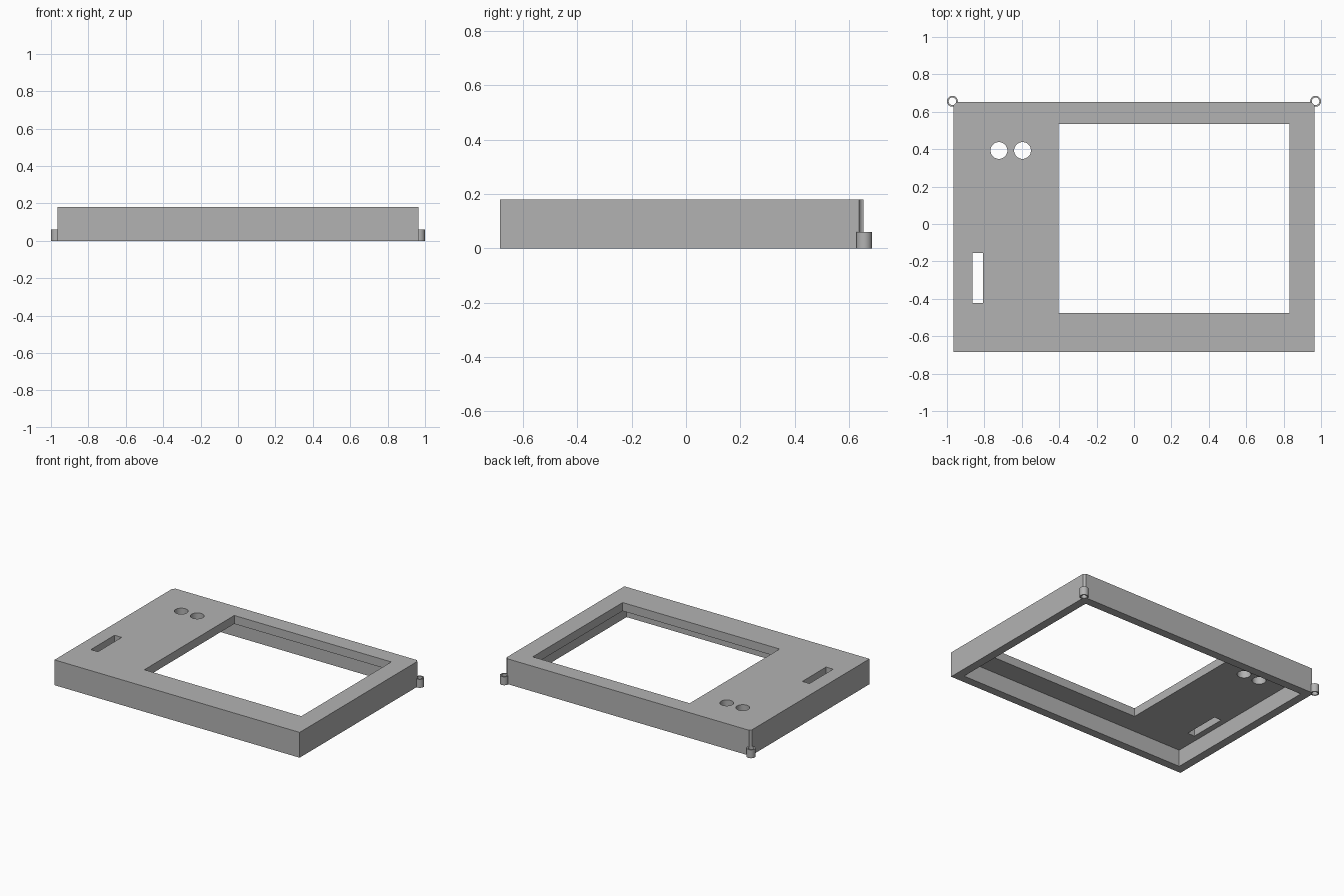
import bpy
import math

cube = bpy.data.objects.get("Cube")
if cube:
    bpy.data.objects.remove(cube, do_unlink=True)

grey = bpy.data.materials.new("plain grey")
grey.use_nodes = True
colour = (0.45, 0.45, 0.45, 1)
grey.diffuse_color = colour
grey.node_tree.nodes["Principled BSDF"].inputs["Base Color"].default_value = colour


def box(name, x0, x1, y0, y1, z0, z1):
    bpy.ops.mesh.primitive_cube_add(size=1)
    ob = bpy.context.object
    ob.name = name
    ob.location = ((x0 + x1) / 2, (y0 + y1) / 2, (z0 + z1) / 2)
    ob.scale = (x1 - x0, y1 - y0, z1 - z0)
    bpy.ops.object.transform_apply(location=True, rotation=False, scale=True)
    ob.data.materials.append(grey)
    return ob


def cylinder(name, x, y, radius, z0, z1):
    bpy.ops.mesh.primitive_cylinder_add(
        vertices=40, radius=radius, depth=z1 - z0, location=(x, y, (z0 + z1) / 2))
    ob = bpy.context.object
    ob.name = name
    ob.data.materials.append(grey)
    return ob


def combine(target, other, operation):
    """Apply a boolean to the target, then drop the helper."""
    mod = target.modifiers.new(operation, "BOOLEAN")
    mod.operation = operation
    mod.solver = "EXACT"
    mod.object = other
    bpy.context.view_layer.objects.active = target
    bpy.ops.object.modifier_apply(modifier=mod.name)
    bpy.data.objects.remove(other, do_unlink=True)


# Outer block, hollowed from below into a shallow tray
W, FRONT, BACK, TOP, WALL = 0.965, -0.685, 0.653, 0.18, 0.06
LOW, HIGH = -0.1, 0.3
frame = box("panel_frame", -W, W, FRONT, BACK, 0, TOP)
combine(frame, box("cavity", -W + WALL, W - WALL, FRONT + WALL, BACK - WALL,
                   LOW, TOP - WALL), "DIFFERENCE")

# Large window and narrow slot through the top plate
combine(frame, box("window", -0.404, 0.832, -0.476, 0.535, LOW, HIGH), "DIFFERENCE")
combine(frame, box("slot", -0.863, -0.807, -0.422, -0.155, LOW, HIGH), "DIFFERENCE")

# Pair of round holes
for x in (-0.722, -0.596):
    combine(frame, cylinder("round_hole", x, 0.393, 0.045, LOW, HIGH), "DIFFERENCE")

# Corner lugs at the back, each drilled through lug and frame corner
for side in (-1, 1):
    x, y = side * 0.971, 0.656
    combine(frame, cylinder("lug", x, y, 0.029, 0, 0.06), "UNION")
    combine(frame, cylinder("lug_bore", x, y, 0.02, LOW, HIGH), "DIFFERENCE")

bpy.ops.object.select_all(action="DESELECT")
frame.select_set(True)
bpy.context.view_layer.objects.active = frame
bpy.ops.object.shade_smooth_by_angle(angle=math.radians(30))
